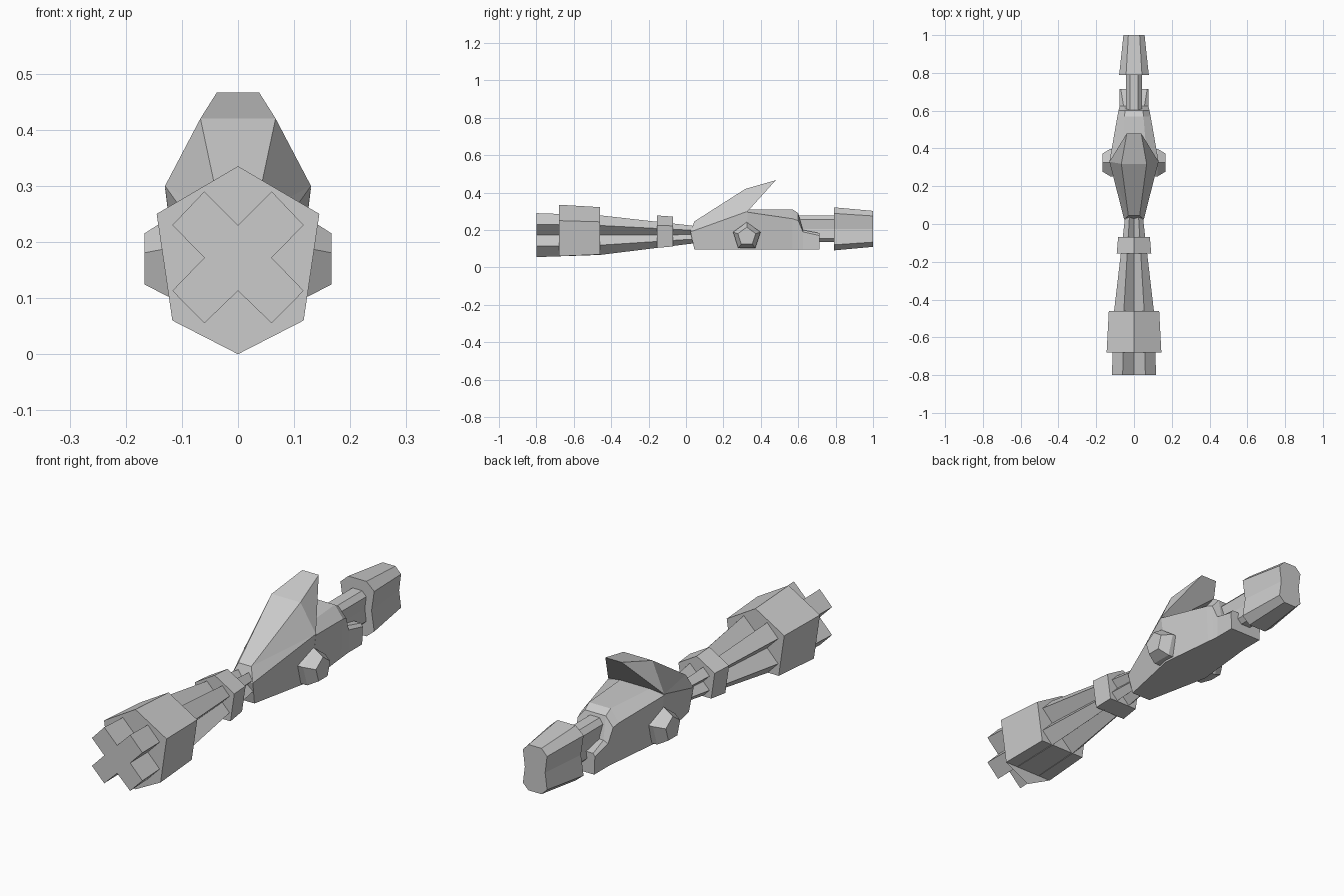
import bpy, bmesh, math

if "Cube" in bpy.data.objects:
    bpy.data.objects.remove(bpy.data.objects["Cube"])


def finish(name, bm):
    bmesh.ops.recalc_face_normals(bm, faces=bm.faces)
    me = bpy.data.meshes.new(name)
    bm.to_mesh(me)
    bm.free()
    ob = bpy.data.objects.new(name, me)
    bpy.context.collection.objects.link(ob)
    return ob


def full(half):
    """Mirror a right-hand outline (x, z), listed top to bottom, across x = 0."""
    return half + [(-x, z) for x, z in reversed(half) if x > 0]


def scaled(outline, s, cz, dz=0):
    return [(x * s, cz + dz + (z - cz) * s) for x, z in outline]


def loft(name, stations):
    """Skin closed outlines placed at successive y positions and cap both ends."""
    bm = bmesh.new()
    rings = [[bm.verts.new((x, y, z)) for x, z in o] for y, o in stations]
    n = len(rings[0])
    for a, b in zip(rings, rings[1:]):
        for i in range(n):
            bm.faces.new((a[i], a[(i + 1) % n], b[(i + 1) % n], b[i]))
    bm.faces.new(rings[0])
    bm.faces.new(rings[-1])
    return finish(name, bm)


# Cross-shaped core, tapering back to the body
CZ = 0.172
cross = full([(0, .23), (.06, .29), (.117, .23), (.06, .172),
              (.117, .113), (.06, .055), (0, .113)])
loft("cross_core", [(-.80, cross), (-.46, scaled(cross, .9, CZ)),
                    (.04, scaled(cross, .40, CZ, .003))])

# Large and small clamp bands
band = full([(0, .335), (.145, .25), (.117, .06)])
loft("large_band", [(-.68, band), (-.46, scaled(band, .92, CZ))])
loft("small_band", [(-.155, scaled(band, .63, CZ, .003)),
                    (-.07, scaled(band, .58, CZ, .005))])

# Flat pointed plate hanging under the front of the large band
bm = bmesh.new()
bm.faces.new([bm.verts.new((x, -.68, z)) for x, z in ((-.117, .06), (0, 0), (.117, .06))])
finish("band_lower_plate", bm)

# Faceted front shell with the swept-back fin
P = {"A": (.03, .045, .246), "B": (.067, .318, .42), "C": (.038, .48, .466),
     "D": (.13, .33, .30), "E": (.052, .024, .19), "G": (.045, .045, .095),
     "H": (.105, .33, .095)}
bm = bmesh.new()
R = {k: bm.verts.new(p) for k, p in P.items()}
L = {k: bm.verts.new((-p[0], p[1], p[2])) for k, p in P.items()}
for a, b in ("AB", "BC", "CD", "DH", "HG", "GE", "EA"):
    bm.faces.new((R[a], R[b], L[b], L[a]))
for side in (R, L):
    for f in ("ABD", "ADE", "BCD", "EDHG"):
        bm.faces.new([side[k] for k in f])
finish("front_shell_fin", bm)

# Rear body, stepping down to a low rear shelf
body = [(.33, .07, .31, .13, .295, .105), (.57, .05, .31, .088, .26, .08),
        (.60, .048, .29, .082, .25, .077), (.625, .055, .20, .076, .19, .075),
        (.715, .07, .183, .078, .17, .075)]
loft("rear_body", [(y, full([(wt, zt), (w, zm), (wb, .095)]))
                   for y, wt, zt, w, zm, wb in body])

# Five-sided side bosses
for s, label in ((1, "right"), (-1, "left")):
    bm = bmesh.new()
    rings = []
    for x, r in ((.085, .077), (.125, .077), (.167, .05)):
        rings.append([bm.verts.new((s * x, .325 + r * math.sin(i * math.tau / 5),
                                    .165 + r * math.cos(i * math.tau / 5))) for i in range(5)])
    for a, b in zip(rings, rings[1:]):
        for i in range(5):
            j = (i + 1) % 5
            bm.faces.new((a[i], a[j], b[j], b[i]))
    bm.faces.new(rings[0])
    bm.faces.new(rings[-1])
    finish("side_boss_" + label, bm)

# Rear tube and flared end cap
MZ = .206
tube = full([(.03, .302), (.056, .275), (.047, .205), (.056, .135), (.03, .11)])
loft("rear_tube", [(.50, scaled(tube, .74, MZ)), (.82, scaled(tube, .74, MZ))])
flare = [(x * 1.4, MZ + (z - MZ) * 1.2) for x, z in tube]
loft("end_cap", [(.79, flare), (1.0, tube)])
